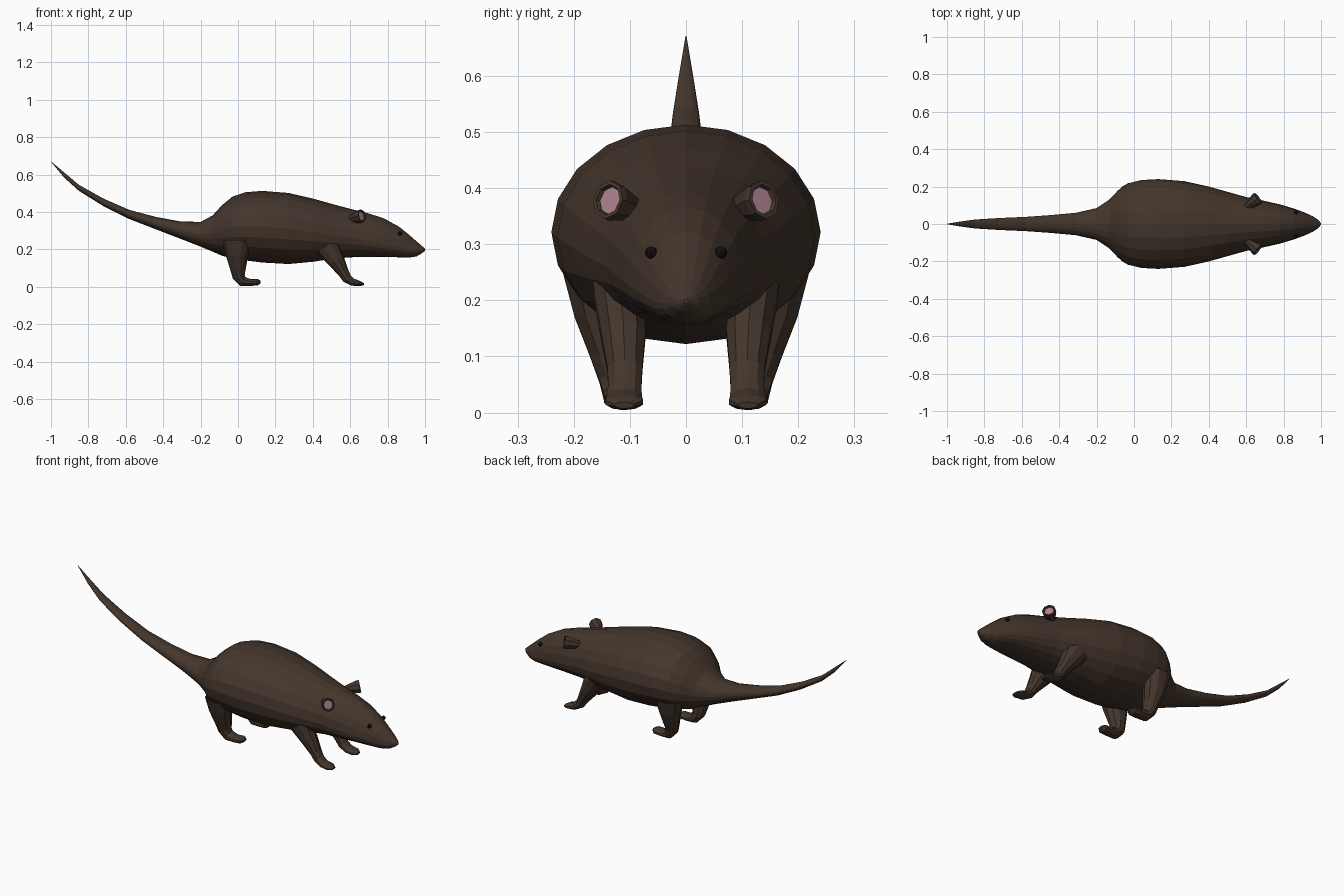
import bpy, bmesh, math
from mathutils import Vector

if "Cube" in bpy.data.objects:
    bpy.data.objects.remove(bpy.data.objects["Cube"])


def material(name, rgb):
    m = bpy.data.materials.new(name)
    m.diffuse_color = (*rgb, 1)
    m.use_nodes = True
    m.node_tree.nodes["Principled BSDF"].inputs["Base Color"].default_value = m.diffuse_color
    return m


FUR = material("fur", (0.058, 0.037, 0.025))
PINK = material("ear_pink", (0.42, 0.23, 0.28))
BLACK = material("eye_black", (0.006, 0.005, 0.005))


def loft(name, rings, mats, mirror=False, cap_mat=0, cap_start=True):
    """Skin a list of equal-length point rings, optionally mirrored across y."""
    bm = bmesh.new()
    rows = [[bm.verts.new(p) for p in r] for r in rings]
    n = len(rows[0])
    for a, b in zip(rows, rows[1:]):
        for i in range(n):
            bm.faces.new((a[i], a[(i + 1) % n], b[(i + 1) % n], b[i]))
    if cap_start:
        bm.faces.new(rows[0][::-1])
    cap = bm.faces.new(rows[-1])
    cap.material_index = cap_mat
    bmesh.ops.recalc_face_normals(bm, faces=bm.faces)
    return finish(name, bm, mats, mirror)


def finish(name, bm, mats, mirror):
    me = bpy.data.meshes.new(name)
    bm.to_mesh(me)
    bm.free()
    for m in mats:
        me.materials.append(m)
    ob = bpy.data.objects.new(name, me)
    bpy.context.collection.objects.link(ob)
    if mirror:
        mod = ob.modifiers.new("mirror", "MIRROR")
        mod.use_axis = (False, True, False)
    return ob


def ellipse(c, u, v, n):
    return [Vector(c) + u * math.cos(2 * math.pi * i / n) + v * math.sin(2 * math.pi * i / n)
            for i in range(n)]


# Body, head and tail: x, half width, bottom z, top z, height share of widest point
SECTIONS = [
    (-1.0, .001, .669, .671, .5), (-.93, .013, .585, .612, .5), (-.85, .024, .513, .545, .5),
    (-.72, .032, .432, .472, .5), (-.58, .038, .362, .411, .5), (-.44, .048, .308, .374, .5),
    (-.31, .060, .258, .350, .5), (-.20, .085, .215, .347, .5), (-.135, .128, .188, .382, .5),
    (-.085, .180, .166, .437, .5), (-.03, .218, .152, .482, .5), (.04, .235, .141, .506, .5),
    (.13, .240, .130, .513, .5), (.27, .229, .122, .502, .5), (.40, .200, .134, .472, .47),
    (.50, .172, .149, .444, .43), (.60, .144, .158, .417, .4), (.70, .123, .160, .392, .36),
    (.78, .105, .160, .366, .33), (.86, .081, .158, .322, .33), (.915, .060, .156, .278, .35),
    (.955, .042, .163, .243, .4), (.985, .022, .180, .217, .45), (1.0, .004, .194, .203, .5)]


def body_ring(x, w, z0, z1, f, n=20):
    zc = z0 + (z1 - z0) * f
    pts = []
    for i in range(n):
        a = 2 * math.pi * i / n
        s = math.sin(a)
        pts.append((x, w * math.cos(a), zc + s * ((z1 - zc) if s > 0 else (zc - z0))))
    return pts


loft("body_head_and_tail", [body_ring(*s) for s in SECTIONS], [FUR])


# Legs: centre x, y, z, radius in side view, radius across
def leg(name, path):
    rings = []
    for i, (x, y, z, ra, rb) in enumerate(path):
        p, q = path[max(i - 1, 0)], path[min(i + 1, len(path) - 1)]
        t = Vector((q[0] - p[0], 0, q[2] - p[2])).normalized()
        u = Vector((-t.z, 0, t.x))
        rings.append(ellipse((x, y, z), u * ra, Vector((0, rb, 0)), 10))
    loft(name, rings, [FUR], mirror=True, cap_start=False)


leg("hind_legs", [
    (-.005, .155, .25, .080, .068), (-.005, .148, .17, .060, .053), (0, .130, .10, .043, .043),
    (.004, .120, .056, .034, .036), (.025, .115, .029, .028, .033), (.065, .114, .023, .018, .034),
    (.103, .113, .025, .018, .032), (.120, .112, .027, .008, .016)])
leg("front_legs", [
    (.475, .122, .22, .068, .046), (.525, .112, .14, .046, .042), (.563, .109, .078, .030, .033),
    (.583, .109, .045, .026, .031), (.612, .110, .025, .020, .033), (.650, .110, .018, .014, .035),
    (.673, .110, .013, .006, .018)])

# Ears: cup facing forward and outward, with a sunken pink inside
axis = Vector((.75, .6, .2)).normalized()
side = axis.cross(Vector((0, 0, 1))).normalized()
up = side.cross(axis)
rim = Vector((.662, .138, .379))
EAR = [(-.085, .016, .018), (-.045, .025, .028), (-.010, .035, .036), (.002, .034, .035),
       (.002, .027, .028), (-.006, .024, .025)]
loft("ears", [ellipse(rim + axis * d, side * a, up * b, 8) for d, a, b in EAR],
     [FUR, PINK], mirror=True, cap_mat=1)

# Eyes
bm = bmesh.new()
bmesh.ops.create_uvsphere(bm, u_segments=8, v_segments=6, radius=.011)
bmesh.ops.translate(bm, verts=bm.verts, vec=(.865, .062, .285))
finish("eyes", bm, [BLACK], True)
